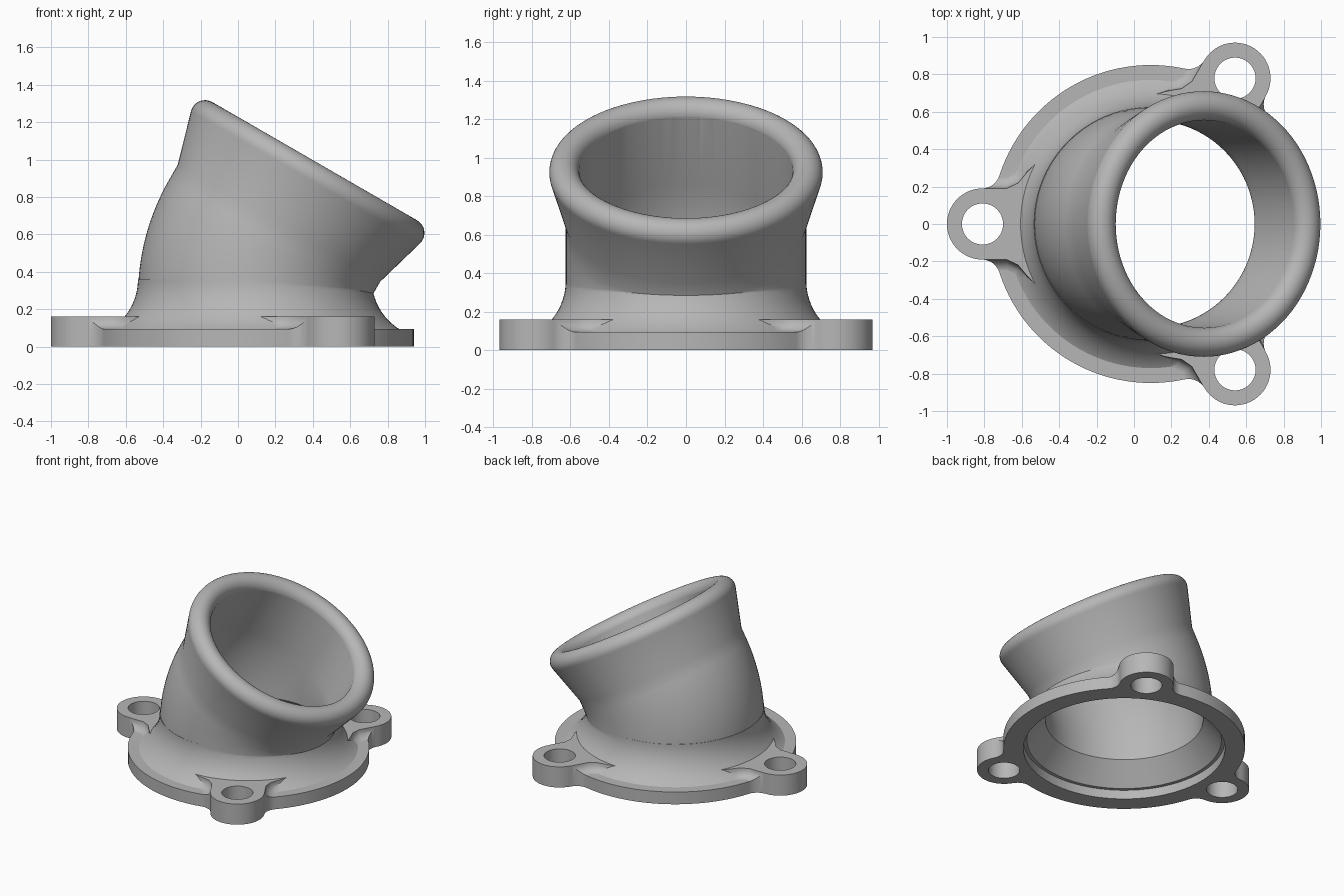
import bpy, bmesh
from math import sin, cos, pi, radians, sqrt, atan2
from mathutils import Vector, Matrix

if "Cube" in bpy.data.objects:
    bpy.data.objects.remove(bpy.data.objects["Cube"])

CX = 0.09                      # flange axis position along x
SEG = 96
TILT = radians(30)
LUGS = [radians(a) for a in (60, 180, 300)]
PLATE, LUG_TOP = 0.095, 0.16
FLANGE_R, LUG_R, LUG_DIST, BLEND = 0.85, 0.19, 0.90, 0.10
PIPE_R, BORE_R = 0.625, 0.555
PIVOT = Vector((CX + 0.627, 0, 0.268))

metal = bpy.data.materials.new("cast_grey")
metal.use_nodes = True
GREY = (0.47, 0.47, 0.47, 1)
metal.diffuse_color = GREY
metal.node_tree.nodes["Principled BSDF"].inputs["Base Color"].default_value = GREY


def loft(name, rings):
    """Closed solid through rings of equal point count."""
    bm = bmesh.new()
    rows = [[bm.verts.new(p) for p in ring] for ring in rings]
    n = len(rows[0])
    for a, b in zip(rows, rows[1:]):
        for i in range(n):
            j = (i + 1) % n
            bm.faces.new((a[i], a[j], b[j], b[i]))
    bm.faces.new(rows[0][::-1])
    bm.faces.new(rows[-1])
    bmesh.ops.recalc_face_normals(bm, faces=bm.faces)
    mesh = bpy.data.meshes.new(name)
    bm.to_mesh(mesh)
    bm.free()
    mesh.materials.append(metal)
    obj = bpy.data.objects.new(name, mesh)
    bpy.context.collection.objects.link(obj)
    return obj


def circle(center, r, tilt=0.0):
    u = Vector((cos(tilt), 0, -sin(tilt)))
    v = Vector((0, 1, 0))
    turns = [2 * pi * i / SEG for i in range(SEG)]
    return [Vector(center) + r * (cos(t) * u + sin(t) * v) for t in turns]


def upright(profile, x=CX, y=0.0):
    return [circle((x, y, z), r) for r, z in profile]


def elbow(r, tail):
    """Rings round the bend, then (distance, radius) steps along the tilted axis."""
    rings = []
    for k in range(17):
        t = TILT * k / 16
        rings.append(circle(PIVOT - 0.627 * Vector((cos(t), 0, -sin(t))), r, t))
    end = PIVOT - 0.627 * Vector((cos(TILT), 0, -sin(TILT)))
    axis = Vector((sin(TILT), 0, cos(TILT)))
    return rings + [circle(end + d * axis, q, TILT) for d, q in tail]


def boolean(target, tool, operation):
    mod = target.modifiers.new("bool", 'BOOLEAN')
    mod.operation = operation
    mod.solver = 'EXACT'
    mod.object = tool
    bpy.context.view_layer.objects.active = target
    bpy.ops.object.modifier_apply(modifier=mod.name)
    bpy.data.objects.remove(tool)


def arc(cx, cy, r, a0, a1, n):
    steps = [a0 + (a1 - a0) * i / n for i in range(n + 1)]
    return [(cx + r * cos(a), cy + r * sin(a)) for a in steps]


# Flange outline: round plate blended into three lugs
ty = LUG_R + BLEND
ts = sqrt((FLANGE_R + BLEND) ** 2 - ty ** 2)
touch = atan2(ty, ts)
blend = arc(ts, ty, BLEND, -pi / 2, touch - pi, 10)
lug = [(s, -t) for s, t in reversed(blend)]
lug += arc(LUG_DIST, 0, LUG_R, -pi / 2, pi / 2, 32)
lug += blend
rim = arc(0, 0, FLANGE_R, touch, 2 * pi / 3 - touch, 28)[1:-1]
outline = []
for a in LUGS:
    for s, t in lug + rim:
        outline.append((CX + s * cos(a) - t * sin(a), s * sin(a) + t * cos(a)))
fitting = loft("flanged_elbow", [[(x, y, z) for x, y in outline] for z in (0, LUG_TOP)])

# Step down the plate between the lugs, leaving filleted lug shoulders
step = loft("step_cutter", upright([(1.3, PLATE), (1.3, 0.3)]))
drop = LUG_TOP - PLATE
fillet = arc(drop, LUG_TOP, drop + 0.001, pi, 1.5 * pi, 8)
for a in LUGS:
    sections = []
    for s, w in ((0.58, 0.36), (0.66, 0.28), (0.71, 0.22), (0.77, 0.192), (1.2, 0.192)):
        half = [(w, 0.4)] + [(w + t, z) for t, z in fillet] + [(w + drop, 0.05)]
        full = half + [(-t, z) for t, z in reversed(half)]
        place = Matrix.Translation((CX, 0, 0)) @ Matrix.Rotation(a, 4, 'Z')
        sections.append([place @ Vector((s, t, z)) for t, z in full])
    boolean(step, loft("lug_shoulder", sections), 'DIFFERENCE')
boolean(fitting, step, 'DIFFERENCE')

# Concave neck rising from the plate
CURVE, NECK_TOP = 0.315, 0.36
neck = []
for k in range(15):
    z = 0.08 + (NECK_TOP - 0.08) * k / 14
    neck.append((PIPE_R + CURVE - sqrt(CURVE ** 2 - (NECK_TOP - z) ** 2), z))
boolean(fitting, loft("neck", upright(neck)), 'UNION')

# Bent pipe with flared mouth and rolled lip
lip = arc(0.632, 0.395, 0.078, radians(-16), pi, 20)
mouth = [(0.09, PIPE_R)] + [(d, r) for r, d in lip]
pipe = loft("bent_pipe", upright([(PIPE_R, 0.07)]) + elbow(PIPE_R, mouth))
boolean(fitting, pipe, 'UNION')

# Bore with seat recess and cone at the bottom
seat = [(0.71, -0.05), (0.71, 0.07), (0.685, 0.07), (BORE_R, 0.23)]
bore = loft("bore_cutter", upright(seat) + elbow(BORE_R, [(0.7, BORE_R)]))
boolean(fitting, bore, 'DIFFERENCE')

# Bolt holes
for a in LUGS:
    hole = upright([(0.11, -0.1), (0.11, 0.2)], CX + LUG_DIST * cos(a), LUG_DIST * sin(a))
    boolean(fitting, loft("hole_cutter", hole), 'DIFFERENCE')

bpy.ops.object.select_all(action='DESELECT')
fitting.select_set(True)
bpy.context.view_layer.objects.active = fitting
bpy.ops.object.shade_smooth_by_angle(angle=radians(30))
